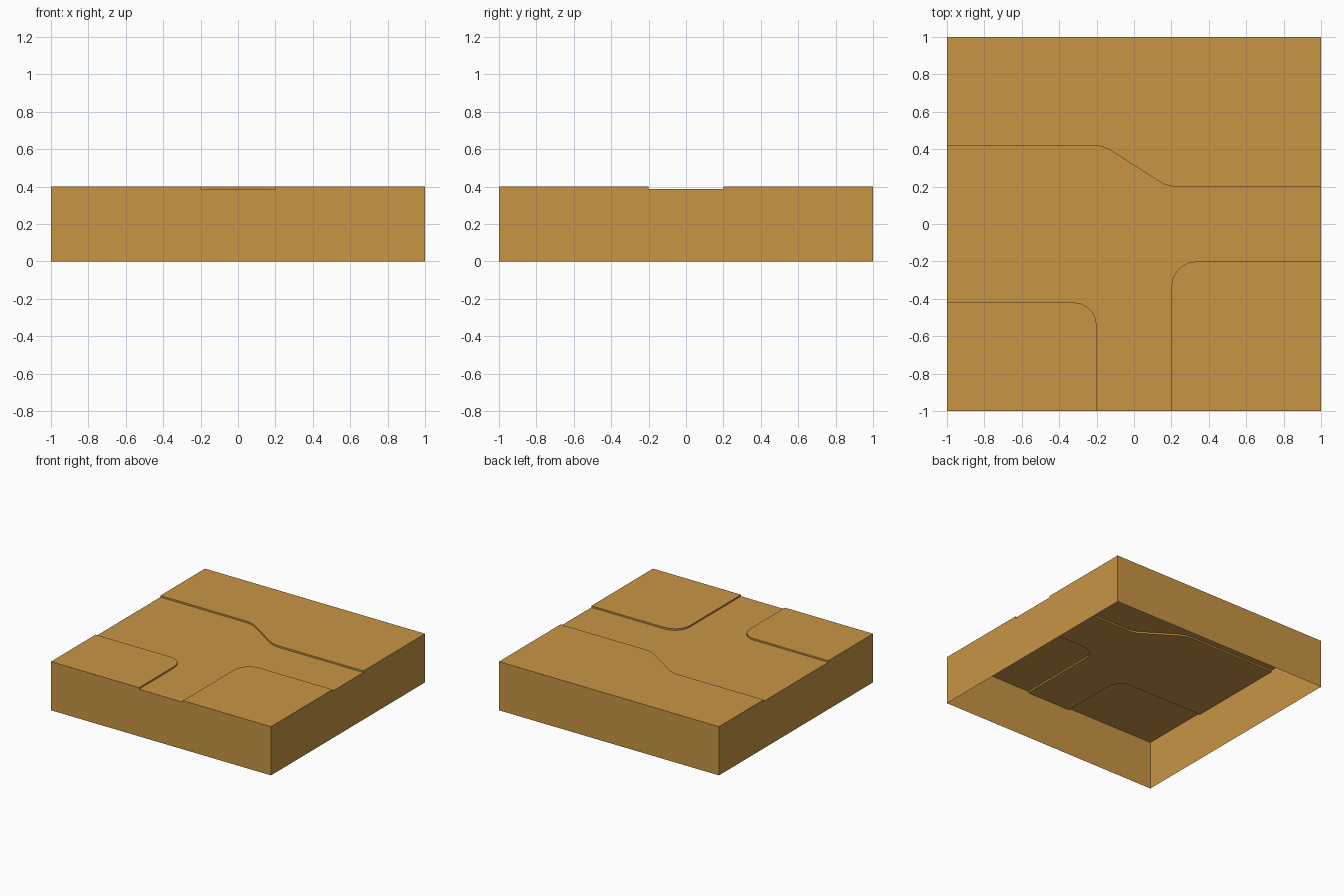
import bpy, bmesh
from math import cos, sin, radians

if "Cube" in bpy.data.objects:
    bpy.data.objects.remove(bpy.data.objects["Cube"])

TOP, ROAD = 0.4, 0.387

def arc(cx, cy, r, start, end, n=5):
    angles = [radians(start + (end - start) * i / n) for i in range(n + 1)]
    return [(cx + r * cos(a), cy + r * sin(a)) for a in angles]

mat = bpy.data.materials.new("ochre")
mat.diffuse_color = (0.58, 0.30, 0.06, 1)
mat.use_nodes = True
mat.node_tree.nodes["Principled BSDF"].inputs["Base Color"].default_value = mat.diffuse_color

def on_border(a, b):
    return any(abs(a[k]) > 0.999 and abs(a[k] - b[k]) < 1e-6 for k in (0, 1))

def slab(name, outline, z, step):
    """Open-bottomed slab: flat top, outer walls to the ground, kerb walls to the road."""
    bm = bmesh.new()
    bm.faces.new([bm.verts.new((x, y, z)) for x, y in outline])
    for a, b in zip(outline, outline[1:] + outline[:1]):
        border = on_border(a, b)
        if border or step:
            low = 0 if border else ROAD
            bm.faces.new([bm.verts.new(p) for p in
                          ((*a, z), (*a, low), (*b, low), (*b, z))])
    bmesh.ops.remove_doubles(bm, verts=bm.verts, dist=1e-5)
    mesh = bpy.data.meshes.new(name)
    bm.to_mesh(mesh)
    bm.free()
    mesh.materials.append(mat)
    bpy.context.collection.objects.link(bpy.data.objects.new(name, mesh))

# Kerb lines, each running counter-clockwise around the raised ground
back = [(-1, 0.42), (-0.21, 0.42), (-0.17, 0.413), (-0.135, 0.4),
        (0.135, 0.227), (0.167, 0.211), (0.21, 0.2), (1, 0.2)]
right = [(1, -0.2)] + arc(0.335, -0.335, 0.135, 90, 180) + [(0.2, -1)]
left = [(-0.2, -1)] + arc(-0.32, -0.54, 0.12, 0, 90) + [(-1, -0.42)]

# Three raised ground blocks
slab("back_ground", back + [(1, 1), (-1, 1)], TOP, True)
slab("right_ground", right + [(1, -1)], TOP, True)
slab("left_ground", left + [(-1, -1)], TOP, True)

# Sunken road junction between them
slab("road", left[::-1] + right[::-1] + back[::-1], ROAD, False)
